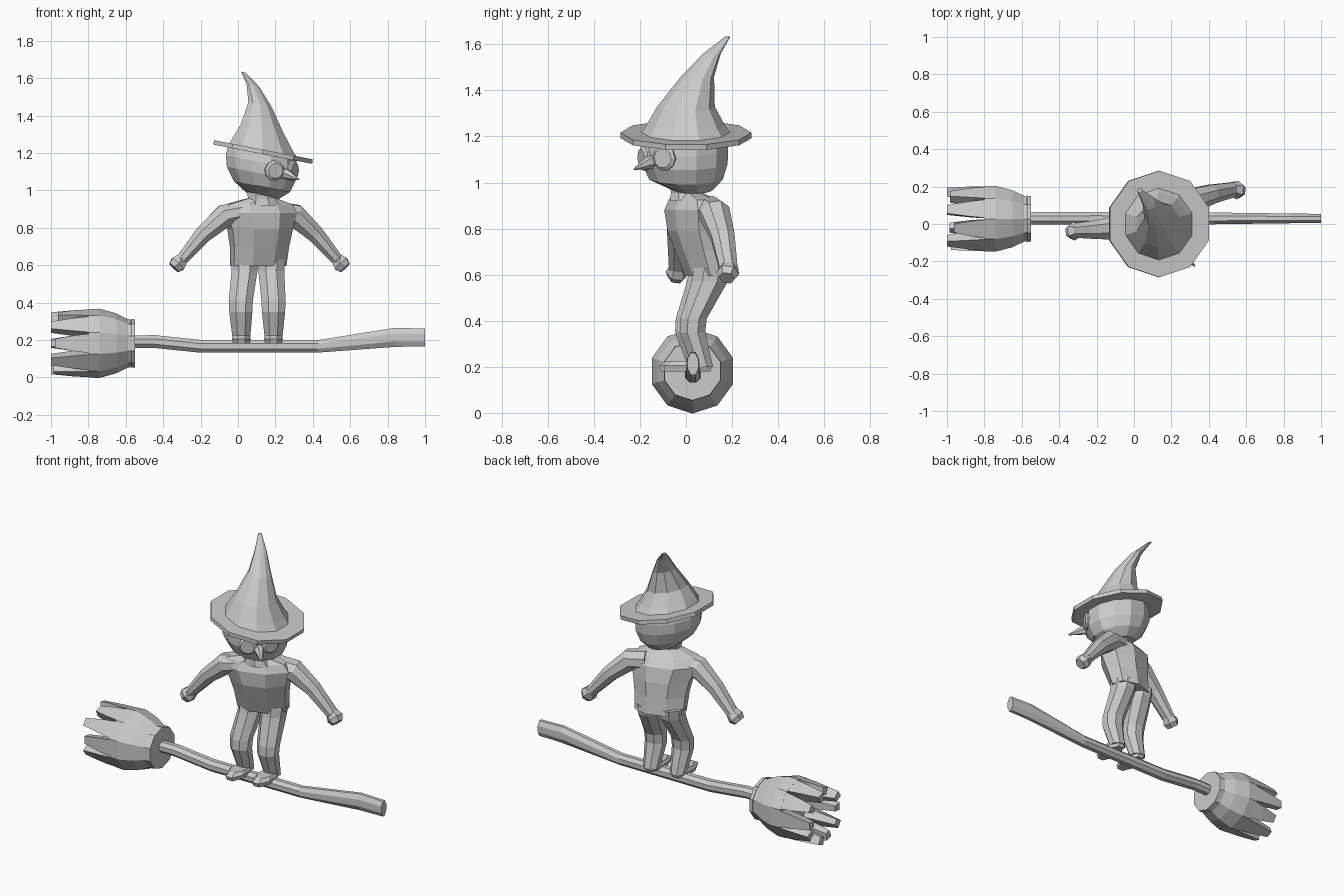
import bpy, random
from math import sin, cos, pi, radians
from mathutils import Vector as V

random.seed(4)


def mesh(name, verts, faces):
    me = bpy.data.meshes.new(name)
    me.from_pydata([tuple(v) for v in verts], [], faces)
    me.update()
    ob = bpy.data.objects.new(name, me)
    bpy.context.collection.objects.link(ob)
    return ob


def loft(name, rings, n=8, axis=None, turn=0, phase=0.5):
    """Capped skin over elliptic rings (x, y, z, radius, y_radius) along a path."""
    cs = [V(r[:3]) for r in rings]
    verts, faces = [], []
    for i, r in enumerate(rings):
        t = V(axis) if axis else cs[min(i + 1, len(cs) - 1)] - cs[max(i - 1, 0)]
        t.normalize()
        u = V((0, 1, 0)).cross(t).normalized()
        v = t.cross(u)
        u, v = u * cos(turn) + v * sin(turn), v * cos(turn) - u * sin(turn)
        for k in range(n):
            a = 2 * pi * (k + phase) / n
            verts.append(cs[i] + u * r[3] * cos(a) + v * r[4] * sin(a))
    for i in range(len(rings) - 1):
        for k in range(n):
            a, b = i * n + k, i * n + (k + 1) % n
            faces.append((a, b, b + n, a + n))
    faces.append(tuple(range(n))[::-1])
    faces.append(tuple(range(len(verts) - n, len(verts))))
    return mesh(name, verts, faces)


# Broom handle, slightly wavy with an oval tip
loft("broom_handle", [(-0.62, .03, .19, .035, .035), (-0.45, .03, .192, .037, .036),
                      (-0.2, .03, .166, .037, .037), (0.43, .03, .166, .036, .034),
                      (0.84, .03, .214, .055, .028), (1.0, .03, .213, .052, .026)], 8)

# Broom head: bound shoulder, bands and split bristle clumps
CY, CZ, N = .028, .182, 10
X = (1, 0, 0)
loft("bristle_shoulder", [(-0.8, CY, CZ, .183, .183), (-0.74, CY, CZ, .185, .185),
                          (-0.65, CY, CZ, .16, .16), (-0.56, CY, CZ, .115, .115)], N, X, phase=0)
for i, x in enumerate((-0.562, -0.585)):
    loft(f"binding_{i}", [(x - .011, CY, CZ, .13, .13), (x + .011, CY, CZ, .128, .128)], N, X, phase=0)


def bristle(i):
    a, w = 2 * pi * (i + .5) / N, pi / N
    tip = -1.0 if i % 2 == 0 else random.uniform(-0.99, -0.92)
    verts = []
    for x, ro, ri, ww in ((-0.75, .183, .09, w), (-0.87, .178, .10, w * .78), (tip, .168, .12, w * .45)):
        for r, s in ((ro, -1), (ro, 1), (ri, 1), (ri, -1)):
            b = a + s * ww
            verts.append((x, CY + r * sin(b), CZ - r * cos(b)))
    faces = [(0, 1, 2, 3), (11, 10, 9, 8)]
    for o in (0, 4):
        faces += [(o + k, o + k + 4, o + (k + 1) % 4 + 4, o + (k + 1) % 4) for k in range(4)]
    mesh(f"bristle_{i}", verts, faces)


for i in range(N):
    bristle(i)

# Legs with bent knees, and flat shoes across the handle
for side, x, kx, ax, dy in (("left", .035, .015, .018, -.012), ("right", .178, .19, .19, .008)):
    loft(f"leg_{side}", [(x, .105 + dy, .63, .08, .085), (x, .095 + dy, .57, .075, .085),
                         (kx, .025 + dy, .41, .07, .062), (kx, .02 + dy, .35, .067, .06),
                         (ax, .065 + dy, .2, .05, .048)], 8, (0, 0, 1))
    loft(f"shoe_{side}", [(ax, .0 + dy, .18, .048, .105), (ax, .0 + dy, .205, .055, .115),
                          (ax, .01 + dy, .225, .045, .09)], 8, (0, 0, 1))

# Torso leaning forward and twisted toward the broom tip
loft("torso", [(.108, .1, .595, .158, .098), (.115, .075, .7, .165, .115), (.118, .055, .79, .182, .13),
               (.112, .04, .88, .215, .125), (.112, .03, .925, .19, .095), (.125, .01, .955, .09, .06)],
     8, (0, 0, 1), turn=radians(17))
loft("neck", [(.13, .0, .92, .1, .075), (.128, -.01, .955, .08, .06), (.13, .0, 1.0, .09, .075)], 8, (0, 0, 1))

# Arms and mitten hands
for side, p in (("left", [(.02, .0, .885), (-.07, -.02, .865), (-.185, -.03, .765), (-.305, -.035, .625)]),
                ("right", [(.2, .09, .885), (.305, .125, .865), (.415, .16, .765), (.535, .185, .625)])):
    loft(f"arm_{side}", [(*c, r, ry) for c, r, ry in
                         zip(p, (.06, .066, .05, .033), (.08, .07, .055, .042))], 8)
    w = V(p[3])
    d = V((-.68 if side == "left" else .68, -.15, -.72)).normalized()
    h = [w - d * .012, w + d * .025, w + d * .055]
    loft(f"hand_{side}", [(*c, r, ry) for c, r, ry in
                          zip(h, (.036, .05, .036), (.04, .05, .036))], 6)

# Head, tilted together with the hat
TILT = V((sin(radians(11)), 0, cos(radians(11))))
loft("head", [(.132, .03, .968, .088, .085), (.128, .0, 1.02, .158, .165), (.125, -.005, 1.09, .195, .192),
              (.125, -.005, 1.15, .2, .195), (.13, 0, 1.215, .19, .185)], 12, TILT)

# Face looking toward front right: round eyes and a drooping pointed nose
HC = V((.125, -.005, 1.115))
for side, ang in (("left", -68), ("right", -28)):
    d = V((cos(radians(ang)), sin(radians(ang)), -.05))
    a, b, c = HC + d * .165, HC + d * .195, HC + d * .205
    loft(f"eye_{side}", [(*a, .055, .055), (*b, .055, .055), (*c, .042, .042)], 10, d)
loft("nose", [(.225, -.12, 1.095, .034, .034), (.265, -.165, 1.085, .028, .028),
              (.325, -.225, 1.058, .004, .004)], 6)

# Pointed hat: flat brim and bent cone
B = V((.134, 0, 1.205))
loft("hat_brim", [(*(B - TILT * .012), .283, .285), (*(B + TILT * .012), .283, .285)], 10, TILT)
loft("hat_cone", [(*B, .198, .2), (.13, -.002, 1.25, .17, .17), (.129, .0, 1.33, .122, .125),
                  (.117, .05, 1.46, .066, .072), (.08, .113, 1.56, .036, .038),
                  (.028, .18, 1.632, .012, .012)], 10, TILT)
